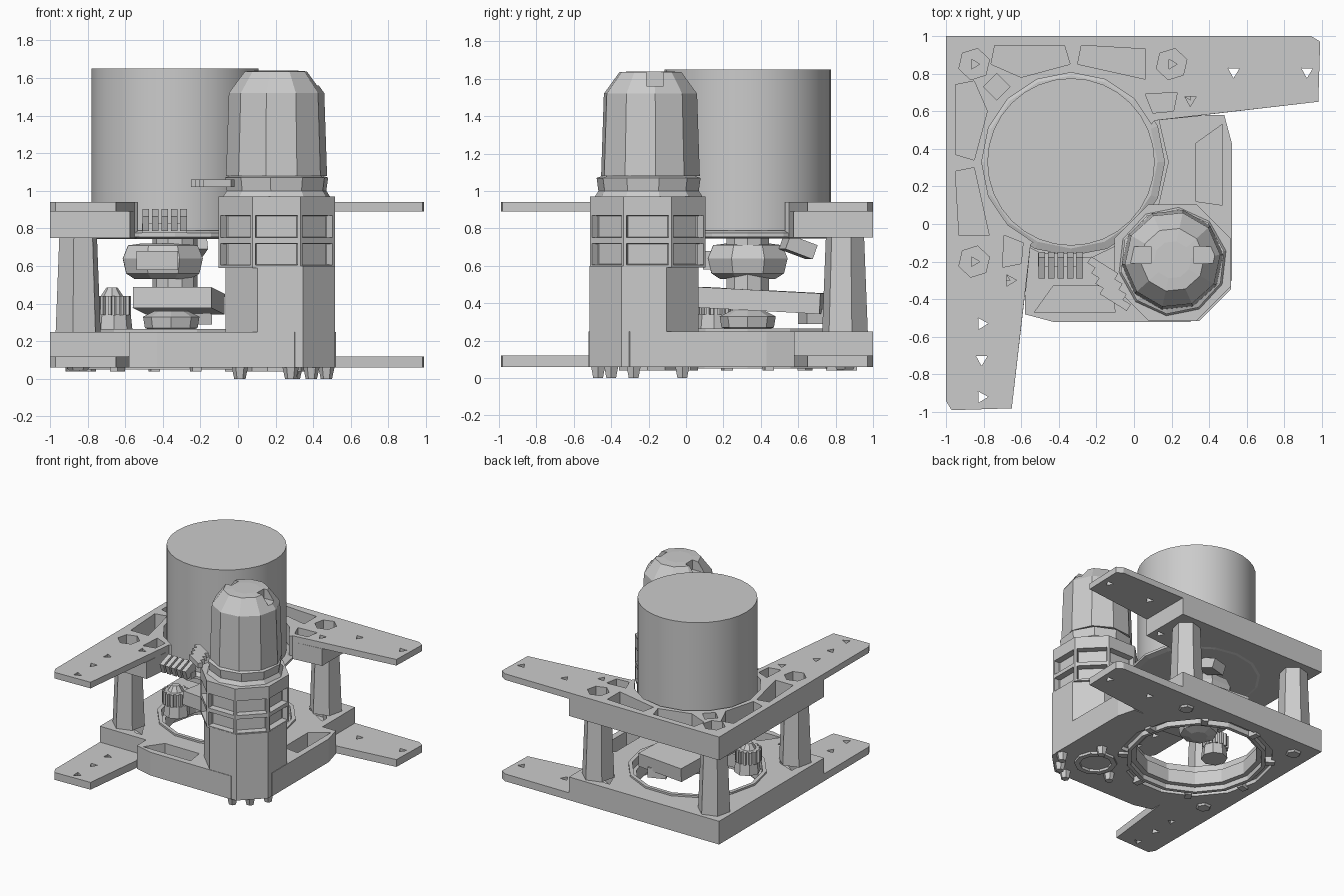
import bpy, bmesh
from math import sin, cos, pi, radians
from mathutils import Matrix

if "Cube" in bpy.data.objects:
    bpy.data.objects.remove(bpy.data.objects["Cube"])

GREY = bpy.data.materials.new("plain grey")
GREY.use_nodes = True
GREY.diffuse_color = (0.6, 0.6, 0.6, 1)
GREY.node_tree.nodes["Principled BSDF"].inputs["Base Color"].default_value = GREY.diffuse_color


def add_prism(bm, pts, z0, z1):
    """Extrude a flat outline from z0 to z1."""
    face = bm.faces.new([bm.verts.new((x, y, z0)) for x, y in pts])
    top = bmesh.ops.extrude_face_region(bm, geom=[face])["geom"]
    moved = [v for v in top if isinstance(v, bmesh.types.BMVert)]
    bmesh.ops.translate(bm, verts=moved, vec=(0, 0, z1 - z0))
    bmesh.ops.recalc_face_normals(bm, faces=bm.faces)


def finish(name, bm):
    bmesh.ops.recalc_face_normals(bm, faces=bm.faces)
    mesh = bpy.data.meshes.new(name)
    bm.to_mesh(mesh)
    bm.free()
    mesh.materials.append(GREY)
    ob = bpy.data.objects.new(name, mesh)
    bpy.context.collection.objects.link(ob)
    return ob


def prisms(name, items):
    bm = bmesh.new()
    for item in items:
        add_prism(bm, *item)
    return finish(name, bm)


def ngon(x, y, r, n, turn=0.0):
    return [(x + r * cos(turn + 2 * pi * i / n), y + r * sin(turn + 2 * pi * i / n)) for i in range(n)]


def rect(x0, x1, y0, y1):
    return [(x0, y0), (x1, y0), (x1, y1), (x0, y1)]


def mirrored(pts):
    """Reflect across the diagonal through the rear corner."""
    return [(-y, -x) for x, y in reversed(pts)]


def both(shapes):
    return shapes + [mirrored(s) for s in shapes]


def lathe(name, x, y, profile, n, turn=0.0):
    """Stack rings of (radius, height) and cap both ends."""
    bm = bmesh.new()
    rings = [[bm.verts.new((px, py, z)) for px, py in ngon(x, y, r, n, turn)] for r, z in profile]
    for a, b in zip(rings, rings[1:]):
        for i in range(n):
            bm.faces.new((a[i], a[(i + 1) % n], b[(i + 1) % n], b[i]))
    bm.faces.new(rings[0])
    bm.faces.new(rings[-1])
    return finish(name, bm)


def box(name, size, loc, rot=0.0, tilt=0.0):
    bm = bmesh.new()
    m = Matrix.Translation(loc) @ Matrix.Rotation(radians(rot), 4, 'Z') @ Matrix.Rotation(radians(tilt), 4, 'X')
    bmesh.ops.create_cube(bm, size=1, matrix=m @ Matrix.Diagonal((*size, 1)))
    return finish(name, bm)


def cut(ob, items):
    """Subtract prisms from a part and keep the plain mesh."""
    tool = prisms("cutter", items)
    tool.hide_render = True
    mod = ob.modifiers.new("cut", 'BOOLEAN')
    mod.operation, mod.object, mod.solver, mod.use_self = 'DIFFERENCE', tool, 'EXACT', True
    dg = bpy.context.evaluated_depsgraph_get()
    mesh = bpy.data.meshes.new_from_object(ob.evaluated_get(dg))
    ob.modifiers.clear()
    ob.data = mesh
    bpy.data.objects.remove(tool)


def smooth(ob, angle=35):
    bpy.ops.object.select_all(action='DESELECT')
    ob.select_set(True)
    bpy.context.view_layer.objects.active = ob
    bpy.ops.object.shade_smooth_by_angle(angle=radians(angle))


MX, MY = -0.335, 0.33        # motor axis
TX, TY = 0.205, -0.205       # tower axis
POSTS = [(-0.85, 0.85), (0.2, 0.85), (-0.85, -0.2)]
HOLES = [(0.53, 0.81), (0.92, 0.81), (0.72, 0.81), (0.3, 0.66)]
bolt_holes = [ngon(x, y, 0.035, 3, 0.5) for x, y in HOLES[:2] + HOLES[3:]]
bolt_holes = both(bolt_holes) + [ngon(-0.81, -0.72, 0.035, 3, 0.5)]
hexes = [ngon(x, y, 0.085, 6, 0.3) for x, y in POSTS]

# Upper frame: thin arm plate over a thick pocketed block
arm_end = [(0.94, 1), (0.99, 0.97), (0.98, 0.65)]
half = [(-1, 1)] + arm_end + [(0.11, 0.55)]
upper_plate = prisms("upper_arm_plate", [(half + [(-0.2, 0.2)] + mirrored(half)[:-1], 0.89, 0.94)])
half = [(-1, 1), (0.36, 1), (0.36, 0.575), (0.11, 0.55)]
upper_block = prisms("upper_block", [(half + [(-0.2, 0.2)] + mirrored(half)[:-1], 0.75, 0.89)])
pockets = both([
    [(-0.74, 0.95), (-0.37, 0.95), (-0.34, 0.85), (-0.6, 0.78), (-0.76, 0.85)],
    [(-0.28, 0.95), (0.06, 0.93), (0.06, 0.77), (-0.3, 0.85)],
    [(0.06, 0.69), (0.23, 0.7), (0.21, 0.6), (0.1, 0.59)],
]) + [[(-0.73, 0.8), (-0.66, 0.73), (-0.73, 0.66), (-0.8, 0.73)]]
well = ngon(MX, MY, 0.475, 16)
upper_cuts = [(p, 0.78, 1.1) for p in pockets + [well]] + [(h, 0.84, 1.1) for h in hexes]
upper_cuts += [(h, 0.7, 1.1) for h in bolt_holes]
upper_cuts += [(ngon(x, y, 0.03, 3), 0.8, 0.86) for x, y in POSTS]
cut(upper_plate, upper_cuts)
cut(upper_block, upper_cuts)
lathe("motor_plate", MX, MY, [(0.46, 0.745), (0.5, 0.755), (0.5, 0.775), (0.46, 0.79)], 16)

# Lower base with a round opening, stepped rim and pockets
half = [(-1, 1), (0.36, 1), (0.36, 0.58), (0.48, 0.58), (0.52, 0.43), (0.52, -0.3)]
base = prisms("base_block", [(half + mirrored(half)[:-1], 0.06, 0.25)])
base_pockets = both([[(0.47, 0.53), (0.33, 0.43), (0.33, 0.12), (0.47, 0.1)],
                     [(0.04, 0.93), (0.1, 0.78), (0.3, 0.66), (0.3, 0.72), (0.12, 0.93)]])
cut(base, [(ngon(MX, MY, 0.46, 14), 0.0, 0.4), (ngon(MX, MY, 0.52, 14), 0.2, 0.4),
           (ngon(MX, MY, 0.58, 14), 0.0, 0.09), (ngon(TX, TY, 0.2, 10), 0.0, 0.12)]
    + [(p, 0.13, 0.4) for p in base_pockets])
arm = [(0.36, 1)] + arm_end + [(0.36, 0.578)]
lower_arms = prisms("lower_arms", [(a, 0.06, 0.12) for a in both([arm])])
cut(lower_arms, [(h, 0.0, 0.3) for h in bolt_holes])


def ring(name, x, y, inner, outer, z0, z1, n):
    ob = prisms(name, [(ngon(x, y, outer, n), z0, z1)])
    cut(ob, [(ngon(x, y, inner, n), z0 - 0.1, z1 + 0.1)])
    return ob


ring("opening_rim", MX, MY, 0.49, 0.52, 0.2, 0.265, 14)
ring("underside_rim", MX, MY, 0.5, 0.53, 0.05, 0.1, 14)
ring("tower_underside_rim", TX, TY, 0.12, 0.16, 0.04, 0.12, 10)
for i in range(8):
    a = i * pi / 4 + 0.2
    box("underside_clip", (0.07, 0.05, 0.05), (MX + 0.555 * cos(a), MY + 0.555 * sin(a), 0.065), a * 180 / pi)

# Posts between the plates
for x, y in POSTS:
    lathe("post", x, y, [(0.125, 0.25), (0.105, 0.75)], 6, 0.3)
    lathe("post_screw", x, y, [(0.05, 0.045), (0.06, 0.06)], 6)

# Motor and the drive train below it
smooth(lathe("motor", MX, MY, [(0.445, 0.77), (0.445, 1.65)], 32))
lathe("gearbox_neck", MX, MY, [(0.12, 0.45), (0.12, 0.75)], 10)
lathe("gearbox", -0.4, MY, [(0.16, 0.53), (0.21, 0.56), (0.23, 0.64), (0.2, 0.71), (0.12, 0.72)], 8, 0.4)
box("gearbox_front_cover", (0.22, 0.06, 0.1), (-0.43, 0.12, 0.63))
box("swing_arm", (0.42, 0.68, 0.11), (MX + 0.02, 0.4, 0.415), -6, -3)
box("swing_arm_pad", (0.14, 0.1, 0.08), (-0.22, 0.67, 0.33), 20)
lathe("lower_hub", MX - 0.02, MY, [(0.07, 0.25), (0.14, 0.27), (0.15, 0.33), (0.09, 0.36)], 8)


def gear(name, x, y, r, z0, z1, teeth):
    pts = [(x + k * r * cos((i + s) * 2 * pi / teeth), y + k * r * sin((i + s) * 2 * pi / teeth))
           for i in range(teeth) for s, k in ((0, 1), (0.4, 1), (0.5, 0.8), (0.9, 0.8))]
    return prisms(name, [(pts, z0, z1)])


gear("side_gear", -0.67, 0.15, 0.1, 0.34, 0.44, 14)
lathe("side_gear_hub", -0.66, 0.15, [(0.1, 0.25), (0.09, 0.34)], 8)
lathe("side_gear_cap", -0.67, 0.15, [(0.06, 0.44), (0.03, 0.485)], 8)
box("sensor_clip", (0.14, 0.16, 0.08), (-0.25, 0.6, 0.7), 15, -20)

# Ribbed connector in front of the motor
box("connector_base", (0.24, 0.07, 0.05), (-0.39, -0.19, 0.8))
for i in range(5):
    box("connector_rib", (0.035, 0.12, 0.08), (-0.49 + i * 0.05, -0.22, 0.845), 0, 20)

# Tower: solid body, windowed cage, collar and dome
lathe("tower_body", 0.225, -0.225, [(0.315, 0.06), (0.315, 0.6)], 8, pi / 8)
bm = bmesh.new()
levels = [0.59, 0.735, 0.885, 0.97]
loops = [[bm.verts.new((x, y, z)) for x, y in ngon(TX, TY, 0.335, 8, pi / 8)] for z in levels]
windows = []
for row, (a, b) in enumerate(zip(loops, loops[1:])):
    for i in range(8):
        f = bm.faces.new((a[i], a[(i + 1) % 8], b[(i + 1) % 8], b[i]))
        if row < 2:
            windows.append(f)
for cap in (loops[0], loops[-1]):
    bm.faces.new(cap)
bmesh.ops.recalc_face_normals(bm, faces=bm.faces)
bmesh.ops.inset_individual(bm, faces=windows, thickness=0.022)
bmesh.ops.inset_individual(bm, faces=windows, thickness=0.004, depth=-0.05)
finish("tower_cage", bm)
lathe("tower_collar", TX, -0.2, [(0.29, 0.97), (0.27, 1.0), (0.28, 1.07), (0.25, 1.08)], 10, 0.2)
dome = lathe("tower_dome", TX, -0.19, [(0.27, 1.08), (0.255, 1.52), (0.17, 1.635), (0.1, 1.64)], 10, 0.1)
cut(dome, [(rect(-0.02, 0.09, -0.21, -0.12), 1.56, 1.8), (rect(0.32, 0.44, -0.21, -0.12), 1.56, 1.8)])

# Cable bars leaving the collar, and the tower feet
for i in range(4):
    box("cable_bar", (0.17, 0.04, 0.04), (-0.1 - i * 0.022, -0.4 + i * 0.055, 1.04), -32)
for x, y in [(0.01, -0.28), (0.28, -0.47), (0.39, -0.4), (0.47, -0.28), (0.3, -0.02)]:
    lathe("foot", x, y, [(0.03, 0.0), (0.045, 0.07)], 6)
